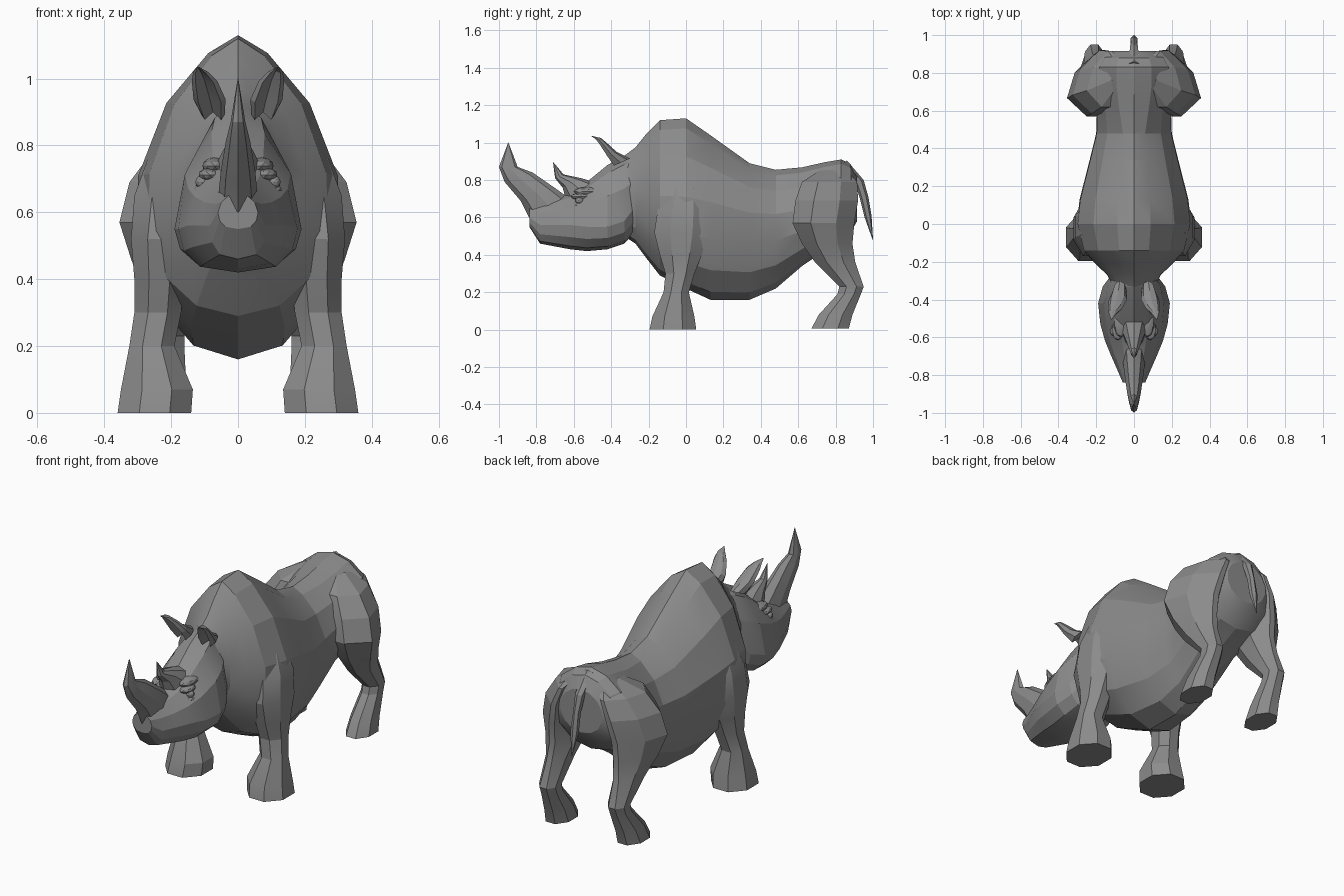
import bpy, bmesh, math
from mathutils import Vector

if "Cube" in bpy.data.objects:
    bpy.data.objects.remove(bpy.data.objects["Cube"])

hide = bpy.data.materials.new("grey_hide")
hide.diffuse_color = (0.26, 0.26, 0.26, 1)
hide.use_nodes = True
hide.node_tree.nodes["Principled BSDF"].inputs["Base Color"].default_value = hide.diffuse_color


def finish(name, bm, mirror=False):
    bmesh.ops.recalc_face_normals(bm, faces=bm.faces)
    me = bpy.data.meshes.new(name)
    bm.to_mesh(me)
    bm.free()
    me.materials.append(hide)
    ob = bpy.data.objects.new(name, me)
    bpy.context.collection.objects.link(ob)
    bpy.ops.object.select_all(action='DESELECT')
    ob.select_set(True)
    bpy.context.view_layer.objects.active = ob
    bpy.ops.object.shade_smooth_by_angle(angle=math.radians(18))
    if mirror:
        ob.modifiers.new("mirror", 'MIRROR').use_mirror_merge = False
    return ob


def loft(name, rings, mirror=False):
    """Skin a list of equal-length point rings and cap both ends."""
    bm = bmesh.new()
    vr = [[bm.verts.new(p) for p in r] for r in rings]
    n = len(vr[0])
    for a, b in zip(vr, vr[1:]):
        for i in range(n):
            j = (i + 1) % n
            bm.faces.new((a[i], a[j], b[j], b[i]))
    bm.faces.new(vr[0])
    bm.faces.new(vr[-1])
    return finish(name, bm, mirror)


def upright_ring(y, zb, zw, zt, w, p_top, p_low, n=14):
    """Cross-section across y: bottom, widest height, top, half width."""
    pts = []
    for i in range(n):
        t = 2 * math.pi * i / n + math.pi / 2
        c, s = math.cos(t), math.sin(t)
        x = w * math.copysign(abs(c) ** (p_top if s > 0 else p_low), c)
        pts.append((x, y, zw + s * ((zt - zw) if s > 0 else (zw - zb))))
    return pts


def leg_ring(z, x0, x1, y0, y1, taper=0.0, n=8):
    """Level octagon filling the x and y range; taper slims the outer back."""
    k = 0.5 / math.cos(math.pi / n)
    pts = []
    for i in range(n):
        t = 2 * math.pi * (i + 0.5) / n
        x = (x0 + x1) / 2 + (x1 - x0) * k * math.cos(t)
        y = (y0 + y1) / 2 + (y1 - y0) * k * math.sin(t)
        if math.cos(t) > 0:
            x -= taper * abs((y - y0) / (y1 - y0) - 0.29)
        pts.append((x, y, z))
    return pts


def spike_ring(a, b, w, x=0.0, cup=False, n=8):
    """Ring between a front and a back point in the y-z plane."""
    a, b = Vector((x, *a)), Vector((x, *b))
    c, d = (a + b) / 2, (a - b) / 2
    pts = []
    for i in range(n):
        t = 2 * math.pi * i / n
        f = -0.3 if cup and i == 0 else math.cos(t)
        pts.append(c + d * f + Vector((w * math.sin(t), 0, 0)))
    return pts


# Body, from neck to rump
body = [(-.33, .50, .70, .93, .115), (-.27, .46, .68, .975, .145),
        (-.21, .38, .62, 1.05, .21), (-.14, .29, .60, 1.12, .275),
        (0, .22, .59, 1.13, .31), (.13, .16, .58, 1.04, .295),
        (.34, .16, .55, .89, .24), (.48, .22, .55, .855, .205),
        (.62, .34, .58, .868, .20), (.74, .42, .64, .895, .235),
        (.83, .46, .67, .91, .235), (.88, .52, .68, .885, .20),
        (.915, .58, .70, .82, .13)]
loft("body", [upright_ring(*r, 1.5 if r[0] < .6 else 1.1, .95) for r in body])

# Head, from neck to blunt lip
head = [(-.27, .52, .66, .935, .12), (-.33, .46, .58, .93, .165),
        (-.42, .43, .55, .88, .19), (-.53, .42, .55, .79, .178),
        (-.62, .43, .56, .73, .153), (-.70, .445, .56, .70, .12),
        (-.78, .46, .56, .69, .085), (-.838, .55, .60, .66, .06)]
loft("head", [upright_ring(*r, 1.25, 0.65, 12) for r in head])

# Legs with shoulder and thigh
front_leg = [(0, .14, .36, -.195, .055), (.07, .135, .35, -.18, .045),
             (.20, .19, .325, -.12, .015), (.30, .17, .31, -.11, .045),
             (.40, .16, .31, -.14, .085), (.52, .15, .32, -.17, .12),
             (.65, .13, .31, -.15, .12), (.76, .10, .27, -.11, .10)]
loft("front_leg", [leg_ring(*r) for r in front_leg], True)
hind_leg = [(.005, .15, .29, .67, .87), (.08, .155, .28, .71, .89),
            (.19, .16, .26, .81, .935), (.23, .16, .26, .82, .95),
            (.36, .15, .28, .69, .905, .03), (.46, .12, .32, .62, .89, .07),
            (.57, .10, .355, .57, .90, .10), (.69, .08, .325, .585, .92, .10),
            (.79, .06, .25, .62, .915, .08), (.855, .04, .12, .72, .86)]
loft("hind_leg", [leg_ring(*r) for r in hind_leg], True)

# Horns
loft("front_horn", [spike_ring(*r) for r in [
    ((-.84, .60), (-.58, .67), .06), ((-.885, .69), (-.69, .75), .052),
    ((-.97, .79), (-.82, .84), .036), ((-1.0, .87), (-.90, .87), .022),
    ((-.951, 1.0), (-.949, 1.0), .001)]])
loft("rear_horn", [spike_ring(*r) for r in [
    ((-.64, .69), (-.46, .78), .07), ((-.66, .76), (-.56, .81), .045),
    ((-.70, .81), (-.655, .83), .02), ((-.711, .895), (-.709, .895), .001)]])

# Cupped, forward curling ears
loft("ear", [spike_ring(*r, cup=True) for r in [
    ((-.40, .87), (-.30, .915), .035, .075), ((-.43, .925), (-.37, .95), .048, .085),
    ((-.465, .985), (-.425, 1.0), .038, .10), ((-.485, 1.015), (-.455, 1.025), .022, .112),
    ((-.506, 1.034), (-.504, 1.036), .002, .12)]], True)

# Tail
loft("tail", [spike_ring(*r, n=6) for r in [
    ((.82, .87), (.86, .905), .03), ((.90, .79), (.95, .80), .025),
    ((.93, .70), (.975, .71), .018), ((.955, .60), (.992, .61), .022),
    ((.998, .48), (1.0, .48), .002)]])

# Eyes, lids and brow, mostly sunk in the head
for name, loc, size in [("eye", (.108, -.57, .69), (.02, .022, .02)),
                        ("upper_lid", (.085, -.56, .712), (.034, .055, .02)),
                        ("lower_lid", (.108, -.555, .667), (.026, .045, .014)),
                        ("brow", (.07, -.52, .738), (.038, .08, .026))]:
    bm = bmesh.new()
    bmesh.ops.create_icosphere(bm, subdivisions=2, radius=1)
    for v in bm.verts:
        v.co = Vector(l + c * s for l, c, s in zip(loc, v.co, size))
    finish(name, bm, True)
